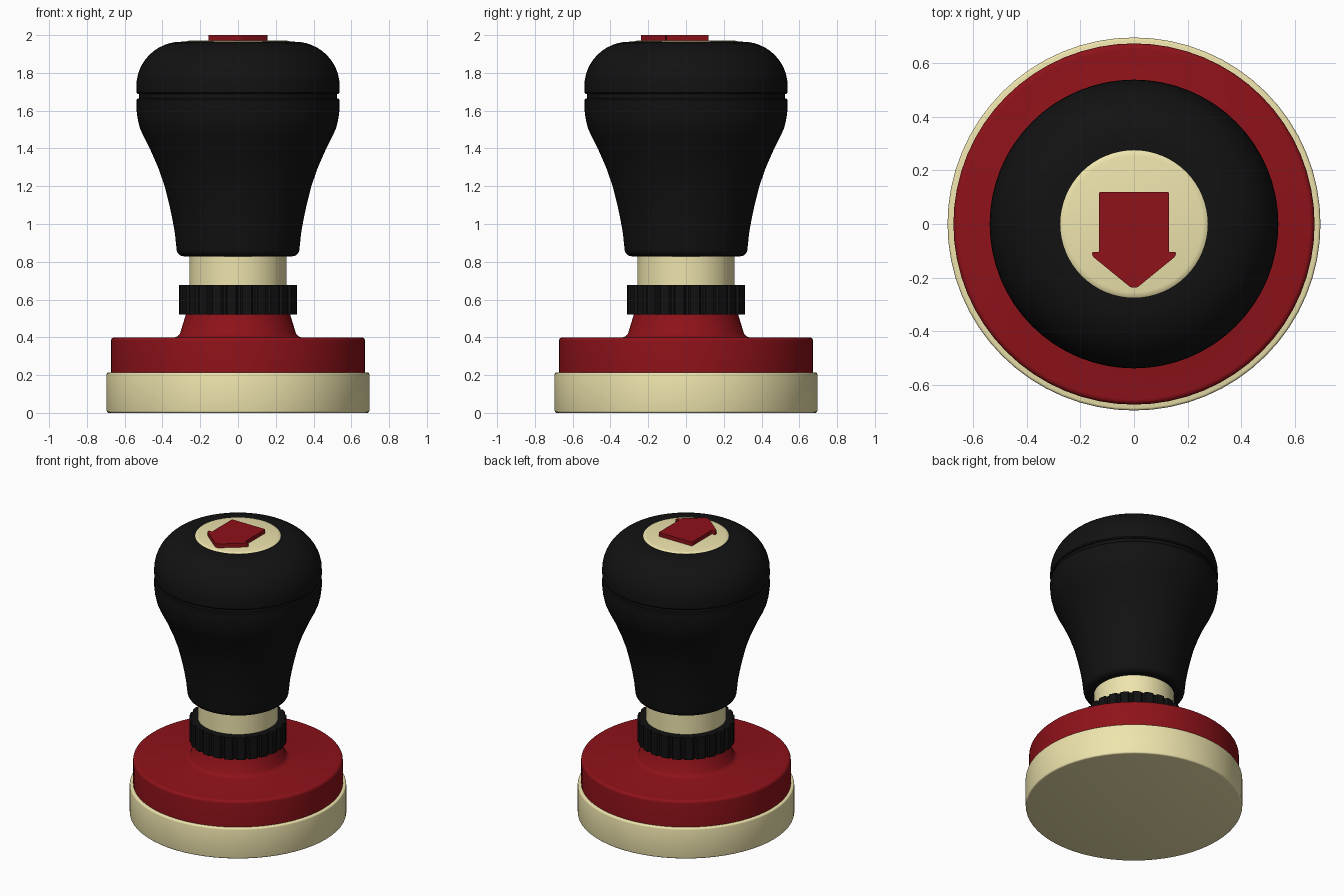
import bpy, bmesh, math

if "Cube" in bpy.data.objects:
    bpy.data.objects.remove(bpy.data.objects["Cube"])

def material(name, rgb):
    m = bpy.data.materials.new(name)
    m.diffuse_color = (*rgb, 1)
    m.use_nodes = True
    m.node_tree.nodes["Principled BSDF"].inputs["Base Color"].default_value = m.diffuse_color
    return m

BLACK = material("black_rubber", (0.006, 0.006, 0.006))
RED = material("red_plastic", (0.27, 0.006, 0.010))
CREAM = material("cream_plastic", (0.86, 0.78, 0.42))

def finish(bm, name, mat, angle=35):
    bmesh.ops.recalc_face_normals(bm, faces=bm.faces)
    mesh = bpy.data.meshes.new(name)
    bm.to_mesh(mesh)
    bm.free()
    mesh.materials.append(mat)
    obj = bpy.data.objects.new(name, mesh)
    bpy.context.collection.objects.link(obj)
    bpy.ops.object.select_all(action='DESELECT')
    obj.select_set(True)
    bpy.context.view_layer.objects.active = obj
    bpy.ops.object.shade_smooth_by_angle(angle=math.radians(angle))
    return obj

def lathe(name, profile, mat, n=64):
    """Spin (radius, z) points around z and cap both ends."""
    bm = bmesh.new()
    rings = [[bm.verts.new((r * math.cos(math.tau * i / n), r * math.sin(math.tau * i / n), z))
              for i in range(n)] for r, z in profile]
    for a, b in zip(rings, rings[1:]):
        for i in range(n):
            j = (i + 1) % n
            bm.faces.new((a[i], a[j], b[j], b[i]))
    bm.faces.new(rings[0][::-1])
    bm.faces.new(rings[-1])
    return finish(bm, name, mat)

def extrude(name, outline, z0, z1, mat, bevel):
    """Extrude an (x, y) outline, with a small edge bevel."""
    bm = bmesh.new()
    lo = [bm.verts.new((x, y, z0)) for x, y in outline]
    hi = [bm.verts.new((x, y, z1)) for x, y in outline]
    bm.faces.new(lo[::-1])
    bm.faces.new(hi)
    for i in range(len(lo)):
        j = (i + 1) % len(lo)
        bm.faces.new((lo[i], lo[j], hi[j], hi[i]))
    if bevel:
        upright = [e for e in bm.edges if abs(e.verts[0].co.z - e.verts[1].co.z) > 1e-4]
        bmesh.ops.bevel(bm, geom=upright, offset=bevel, segments=3, profile=0.5, affect='EDGES')
    return finish(bm, name, mat)

def arc(cr, cz, rad, a0, a1, steps=5):
    """Rounded corner for a lathe profile, angles in degrees."""
    return [(cr + rad * math.cos(math.radians(a0 + (a1 - a0) * i / steps)),
             cz + rad * math.sin(math.radians(a0 + (a1 - a0) * i / steps))) for i in range(steps + 1)]

# Cream foot disc
lathe("foot_disc", arc(0.685, 0.01, 0.01, -90, 0, 3) + arc(0.685, 0.205, 0.01, 0, 90, 3), CREAM)

# Red body with a flared neck
lathe("body", [(0.673, 0.21)] + arc(0.653, 0.38, 0.02, 0, 90)
      + [(0.335, 0.4), (0.32, 0.405), (0.307, 0.42), (0.275, 0.525)], RED)

# Ribbed lock ring: broad teeth with narrow notches
teeth, ring = 24, []
for t in range(teeth):
    for f, r in ((0.0, 0.297), (0.16, 0.297), (0.28, 0.312), (0.58, 0.313), (0.88, 0.312)):
        a = math.tau * (t + f) / teeth
        ring.append((r * math.cos(a), r * math.sin(a)))
extrude("lock_ring", ring, 0.522, 0.678, BLACK, 0)

# Cream collar
lathe("collar", [(0.258, 0.64), (0.258, 0.86)], CREAM)

# Handle with a groove below the domed top
handle = arc(0.287, 0.867, 0.038, -90, -8) + [
    (0.334, 0.95), (0.346, 1.02), (0.363, 1.1), (0.388, 1.2), (0.423, 1.3), (0.467, 1.4),
    (0.503, 1.47), (0.52, 1.51), (0.532, 1.56), (0.538, 1.61), (0.538, 1.657), (0.532, 1.664),
    (0.524, 1.664), (0.524, 1.688), (0.532, 1.688), (0.538, 1.695), (0.538, 1.73)]
handle += [(0.30 + 0.238 * math.cos(a), 1.73 + 0.235 * math.sin(a))
           for a in (math.pi / 2 * i / 12 for i in range(1, 13))]
lathe("handle", handle + [(0.26, 1.965)], BLACK)

# Cream top cap
lathe("top_cap", [(0.278, 1.94), (0.278, 1.962), (0.272, 1.968), (0.255, 1.972)], CREAM)

# Red arrow pointing to the front
half = [(0.13, 0.12), (0.13, -0.105), (0.158, -0.105), (0.153, -0.122), (0.012, -0.237)]
outline = half + [(-x, y) for x, y in reversed(half)]
extrude("arrow", outline[::-1], 1.96, 2.0, RED, 0.006)
